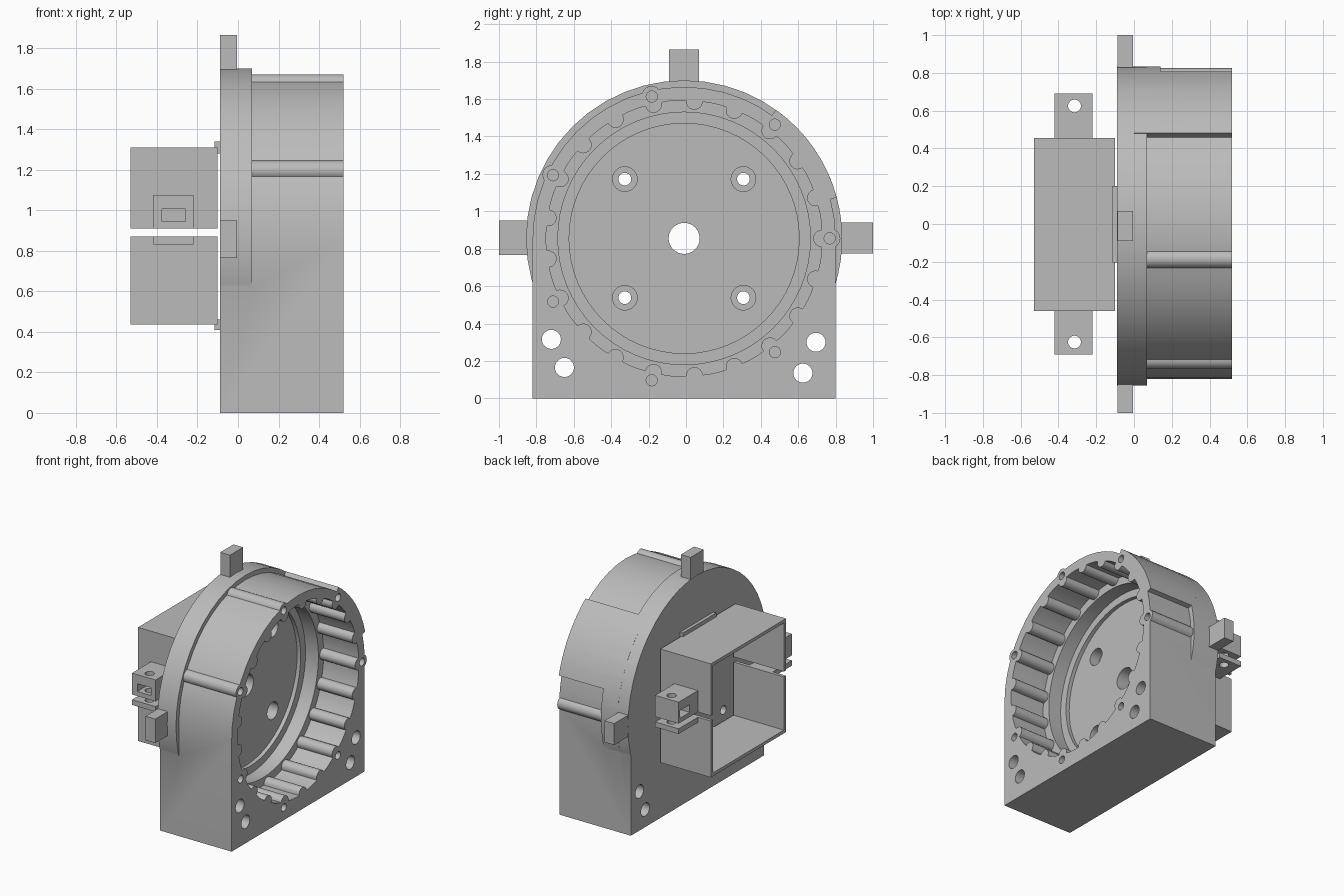
import bpy, bmesh
from math import cos, sin, radians, pi

cube = bpy.data.objects.get("Cube")
if cube:
    bpy.data.objects.remove(cube, do_unlink=True)

grey = bpy.data.materials.new("plain grey")
grey.use_nodes = True
colour = (0.5, 0.5, 0.5, 1)
grey.diffuse_color = colour
grey.node_tree.nodes["Principled BSDF"].inputs["Base Color"].default_value = colour

CY, CZ = -0.01, 0.855           # centre of the round bore, axis along x
BACK, STEP, FRONT = -0.09, 0.07, 0.52


def polar(r, a, y=CY, z=CZ):
    return (y + r * cos(a), z + r * sin(a))


def prism(name, outline, x0, x1):
    """Extrude a closed (y, z) outline from x0 to x1."""
    bm = bmesh.new()
    face = bm.faces.new([bm.verts.new((x0, y, z)) for y, z in outline])
    top = bmesh.ops.extrude_face_region(bm, geom=[face])
    moved = [v for v in top["geom"] if isinstance(v, bmesh.types.BMVert)]
    bmesh.ops.translate(bm, vec=(x1 - x0, 0, 0), verts=moved)
    bmesh.ops.recalc_face_normals(bm, faces=bm.faces)
    mesh = bpy.data.meshes.new(name)
    bm.to_mesh(mesh)
    bm.free()
    mesh.materials.append(grey)
    obj = bpy.data.objects.new(name, mesh)
    bpy.context.collection.objects.link(obj)
    return obj


def box(name, x, y, z):
    return prism(name, [(y[0], z[0]), (y[1], z[0]), (y[1], z[1]), (y[0], z[1])], *x)


def disc(name, y, z, r, x0, x1, n=24):
    return prism(name, [polar(r, 2 * pi * i / n, y, z) for i in range(n)], x0, x1)


def sector(name, r0, r1, a0, a1, x0, x1, n=8):
    angles = [radians(a0 + (a1 - a0) * i / n) for i in range(n + 1)]
    ring = [polar(r1, a) for a in angles] + [polar(r0, a) for a in reversed(angles)]
    return prism(name, ring, x0, x1)


def combine(target, tool, operation="DIFFERENCE"):
    mod = target.modifiers.new("combine", "BOOLEAN")
    mod.operation, mod.solver, mod.object = operation, "EXACT", tool
    bpy.ops.object.select_all(action="DESELECT")
    bpy.context.view_layer.objects.active = target
    target.select_set(True)
    bpy.ops.object.modifier_apply(modifier=mod.name)
    bpy.data.objects.remove(tool, do_unlink=True)


def finish(obj):
    bpy.ops.object.select_all(action="DESELECT")
    bpy.context.view_layer.objects.active = obj
    obj.select_set(True)
    bpy.ops.object.shade_smooth_by_angle(angle=radians(30))


# Arched housing body with a wider back flange
arch = [polar(0.81, pi * i / 24) for i in range(25)]
housing = prism("housing", [(-0.82, 0), (0.80, 0)] + arch, BACK, FRONT)
combine(housing, disc("flange", CY, CZ, 0.845, BACK, STEP, 48), "UNION")
combine(housing, sector("shoulder", 0.76, 0.845, 15, 54.5, 0, FRONT), "UNION")
combine(housing, sector("side_pad", 0.76, 0.845, -17, 15, 0, 0.14), "UNION")

# Screw bosses around the rim
boss_angles = [2 * pi * k / 7 for k in range(7)]
for a in boss_angles:
    combine(housing, disc("boss", *polar(0.785, a), 0.05, 0, FRONT), "UNION")

# Ring gear pocket with round teeth
TEETH = 21
pocket = []
for k in range(TEETH):
    a = 2 * pi * k / TEETH
    cy, cz = polar(0.735, a)
    pocket += [polar(0.045, a - radians(t), cy, cz) for t in range(90, 271, 20)]
    pocket += [polar(0.738, a + 2 * pi / TEETH * f) for f in (0.35, 0.5, 0.65)]
combine(housing, prism("gear_pocket", pocket, 0.22, 0.6))

# Stepped bore and floor
combine(housing, disc("bore", CY, CZ, 0.675, 0.11, 0.6, 64))
combine(housing, disc("floor", CY, CZ, 0.615, 0.08, 0.6, 64))
combine(housing, disc("shaft_hole", CY, CZ, 0.083, -0.2, 0.3, 32))

# Motor screws with counterbores
for sy in (-1, 1):
    for sz in (-1, 1):
        y, z = CY + sy * 0.317, CZ + sz * 0.317
        combine(housing, disc("screw_hole", y, z, 0.034, -0.2, 0.3))
        combine(housing, disc("counterbore", y, z, 0.066, 0.0, 0.3))

# Rim screw holes and mounting holes through the foot
for a in boss_angles:
    combine(housing, disc("rim_hole", *polar(0.778, a), 0.03, 0.15, 0.6, 16))
for y, z in [(-0.72, 0.315), (-0.65, 0.165), (0.695, 0.30), (0.625, 0.135)]:
    combine(housing, disc("foot_hole", y, z, 0.051, -0.2, 0.6))
finish(housing)

# Tabs standing out from the flange
box("top_tab", (-0.088, -0.005), (-0.09, 0.07), (1.67, 1.865))
box("right_tab", (-0.088, -0.005), (-1.0, -0.82), (0.765, 0.95))
box("left_tab", (-0.088, -0.005), (0.80, 1.0), (0.775, 0.94))

# Open electronics box, split into two halves
XB = (-0.53, -0.10)
YB = (-0.46, 0.455)
W = 0.025


def tray(name, outer, inner):
    """U-shaped half: one long wall and two end walls."""
    y0, y1 = YB
    return prism(name, [(y0, inner), (y0, outer), (y1, outer), (y1, inner),
                        (y1 - W, inner), (y1 - W, outer + (W if inner > outer else -W)),
                        (y0 + W, outer + (W if inner > outer else -W)),
                        (y0 + W, inner)], *XB)


tray("box_upper_half", 1.31, 0.91)
tray("box_lower_half", 0.435, 0.87)

# Catches joining the box to the flange
box("upper_catch", (-0.115, -0.085), (-0.205, 0.2), (1.28, 1.34))
box("lower_catch", (-0.115, -0.085), (-0.205, 0.2), (0.41, 0.46))


def bolt_hole(ear, y):
    hole = disc("bolt_hole", 0, 0, 0.034, -0.3, 0.3)
    hole.rotation_euler = (0, pi / 2, 0)
    hole.location = (-0.315, y, 0.95)
    bpy.context.view_layer.update()
    combine(ear, hole)


# Clamping ears at both ends, with nut slots in the upper ones
XE = (-0.42, -0.22)
for side, ys, hole_y in (("right", (-0.69, -0.45), -0.625), ("left", (0.445, 0.69), 0.625)):
    upper = box(side + "_upper_ear", XE, ys, (0.91, 1.075))
    if side == "right":
        slot = box("nut_slot", (-0.375, -0.26), (-0.75, -0.56), (0.945, 1.005))
    else:
        slot = box("nut_slot", (-0.5, -0.255), (0.555, 0.675), (0.945, 1.005))
    combine(upper, slot)
    lower = box(side + "_lower_ear", XE, ys, (0.83, 0.87))
    for ear in (upper, lower):
        bolt_hole(ear, hole_y)
        finish(ear)
